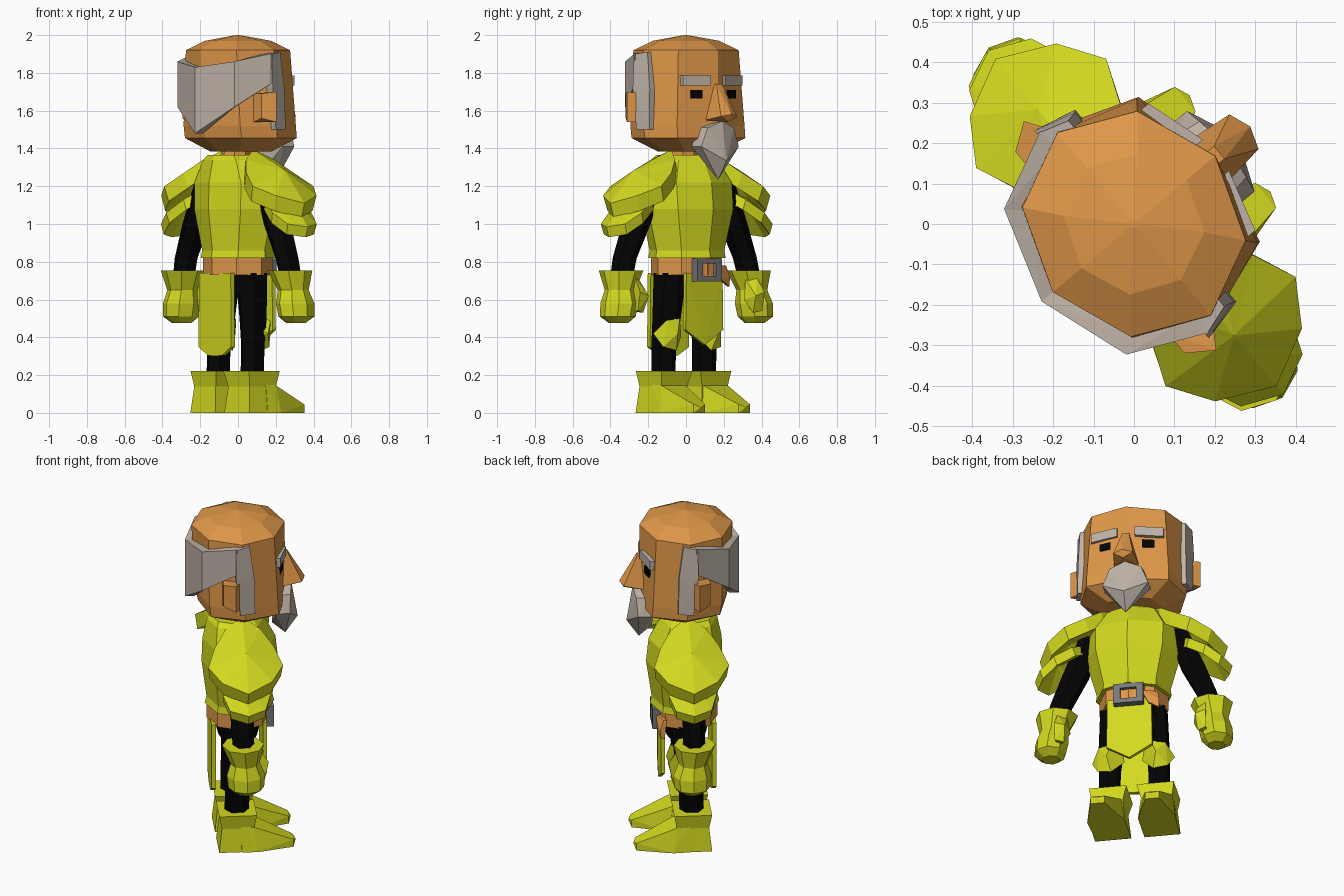
import bpy, bmesh, math
from mathutils import Matrix

if "Cube" in bpy.data.objects:
    bpy.data.objects.remove(bpy.data.objects["Cube"])

# Working frame: x = figure's forward, y = figure's left; the figure is turned 40 degrees
TURN = Matrix.Rotation(math.radians(40), 4, 'Z')


def material(name, rgb):
    m = bpy.data.materials.new(name)
    m.diffuse_color = (*rgb, 1)
    m.use_nodes = True
    m.node_tree.nodes["Principled BSDF"].inputs["Base Color"].default_value = m.diffuse_color
    return m


LIME = material("lime_armour", (0.65, 0.69, 0.014))
SKIN = material("orange_skin", (0.74, 0.31, 0.066))
HAIR = material("warm_grey_hair", (0.52, 0.45, 0.39))
BLACK = material("black_cloth", (0.001, 0.001, 0.001))
STEEL = material("grey_buckle", (0.19, 0.19, 0.20))


def finish(name, bm, mat):
    bmesh.ops.recalc_face_normals(bm, faces=bm.faces)
    bm.transform(TURN)
    me = bpy.data.meshes.new(name)
    bm.to_mesh(me)
    bm.free()
    me.materials.append(mat)
    ob = bpy.data.objects.new(name, me)
    bpy.context.collection.objects.link(ob)
    return ob


def loft(name, rings, mat, n=8, phase=0.0):
    """Stack of rings (cx, cy, z, rx, ry[, scale of odd corners]) with capped ends."""
    bm = bmesh.new()
    loops = []
    for cx, cy, z, rx, ry, *d in rings:
        vs = []
        for i in range(n):
            a = phase + 2 * math.pi * i / n
            k = d[0] if d and i % 2 else 1
            vs.append(bm.verts.new((cx + k * rx * math.cos(a), cy + k * ry * math.sin(a), z)))
        loops.append(vs)
    for a, b in zip(loops, loops[1:]):
        for i in range(n):
            j = (i + 1) % n
            bm.faces.new((a[i], a[j], b[j], b[i]))
    bm.faces.new(loops[0])
    bm.faces.new(loops[-1])
    return finish(name, bm, mat)


def hull(name, groups, mat):
    """One object made of convex blocks, each given by its corner points."""
    bm = bmesh.new()
    for pts in groups:
        part = bmesh.new()
        for p in pts:
            part.verts.new(p)
        bmesh.ops.convex_hull(part, input=part.verts)
        bmesh.ops.delete(part, geom=[v for v in part.verts if not v.link_faces], context='VERTS')
        bmesh.ops.dissolve_limit(part, angle_limit=0.02, verts=part.verts, edges=part.edges)
        tmp = bpy.data.meshes.new("tmp")
        part.to_mesh(tmp)
        part.free()
        bm.from_mesh(tmp)
        bpy.data.meshes.remove(tmp)
    return finish(name, bm, mat)


def block(x0, x1, y0, y1, z0, z1):
    return [(x, y, z) for x in (x0, x1) for y in (y0, y1) for z in (z0, z1)]


def shell(name, apex, rim, thick, s):
    """Faceted armour plate: fan around an apex, rim mirrored front to back, thickened downwards."""
    full = rim + [(-x, y, z) for x, y, z in rim[-2:0:-1]]
    fx = 0.012 if s < 0 else 0
    bm = bmesh.new()
    top = [bm.verts.new((x + fx, s * y, z)) for x, y, z in full]
    low = [bm.verts.new((x * .95 + fx, s * (y - thick * .3), z - thick)) for x, y, z in full]
    at = bm.verts.new((apex[0] + fx, s * apex[1], apex[2]))
    ab = bm.verts.new((apex[0] + fx, s * apex[1], apex[2] - thick))
    for i in range(len(full)):
        j = (i + 1) % len(full)
        bm.faces.new((top[i], top[j], at))
        bm.faces.new((low[j], low[i], ab))
        bm.faces.new((top[j], top[i], low[i], low[j]))
    finish(name, bm, LIME)


# Head: jaw, face, bald crown
loft("head", [(0.02, 0, 1.385, .16, .17), (0.02, 0, 1.455, .245, .30, 1.1), (0.012, 0, 1.52, .252, .305, 1.08),
              (0, 0, 1.92, .262, .295), (0, 0, 1.97, .17, .18), (0, 0, 2.0, .01, .01)], SKIN)
loft("neck", [(-.02, 0, 1.33, .08, .08), (-.01, 0, 1.42, .08, .08)], SKIN)

# Nose and beard
hull("nose", [[(.23, .02, 1.74), (.23, -.02, 1.74), (.275, .02, 1.74), (.275, -.02, 1.74), (.24, .07, 1.55),
               (.24, -.07, 1.55), (.355, .056, 1.57), (.355, -.056, 1.57), (.375, 0, 1.58), (.35, 0, 1.54)]], SKIN)
hull("beard", [[(x, s * y, z) for s in (-1, 1) for x, y, z in
                ((.30, 0, 1.545), (.24, 0, 1.54), (.287, .09, 1.51), (.22, .10, 1.51), (.28, .13, 1.41),
                 (.20, .13, 1.41), (.335, 0, 1.335), (.265, 0, 1.235), (.19, 0, 1.30))]], HAIR)


def face_plate(s, y0, y1, z0, z1, out):
    """Thin plate lying on one of the two slanted front faces."""
    return [(.265 - .29 * y + o, s * y, z) for y in (y0, y1) for z in (z0, z1) for o in (-.02, out)]


hull("eyebrows", [face_plate(s, .05, .205, 1.732, 1.787, .014) for s in (-1, 1)], HAIR)
hull("eyes", [face_plate(s, .09, .155, 1.665, 1.71, .006) for s in (-1, 1)], BLACK)

# Hair band round the back with sideburns
columns = [(-.298, 0, 1.83, 1.48), (-.222, .235, 1.86, 1.62), (-.03, .325, 1.905, 1.75)]
bands = []
for s in (-1, 1):
    for pair in zip(columns, columns[1:]):
        bands.append([(x * k, s * y * k, z) for x, y, zt, zb in pair for z in (zt, zb) for k in (1, .82)])
    bands.append([(x, s * (y - d), z) for x, y, z in
                  ((-.04, .325, 1.90), (.04, .30, 1.91), (-.04, .335, 1.72), (.065, .305, 1.72),
                   (-.015, .33, 1.5), (.07, .31, 1.5)) for d in (0, .07)])
hull("hair", bands, HAIR)
hull("ears", [[(x, s * y, z) for x, y, z in
               ((-.11, .26, 1.54), (0, .26, 1.54), (-.11, .325, 1.56), (-.045, .37, 1.54), (0, .30, 1.54),
                (-.11, .26, 1.69), (0, .26, 1.69), (-.11, .325, 1.69), (-.045, .37, 1.70), (0, .30, 1.69))]
              for s in (-1, 1)], SKIN)

# Torso armour, belt and hips
loft("breastplate", [(.008, 0, .82, .195, .215), (.008, 0, .86, .185, .21), (.01, 0, 1.08, .215, .27),
                     (.005, 0, 1.22, .205, .27), (-.015, 0, 1.34, .16, .19), (-.02, 0, 1.365, .14, .15)], LIME)
loft("belt", [(0, 0, .73, .178, .195), (0, 0, .83, .178, .195)], SKIN)
loft("hips", [(0, 0, .62, .11, .17), (0, 0, .74, .14, .18)], BLACK)
hull("belt_end", [[(.155, .07, .78), (.175, .07, .78), (.14, .16, .78), (.12, .16, .78),
                   (.17, .11, .70), (.15, .11, .70), (.155, .17, .67), (.135, .17, .67),
                   (.16, .17, .72)]], SKIN)
hull("buckle", [block(.15, .195, -.085, .085, z, z + .028) for z in (.695, .79)] +
     [block(.15, .195, y - .02, y + .02, .695, .818) for y in (-.065, .065)], STEEL)
hull("belt_front", [block(.14, .172, -.05, .05, .72, .80)], SKIN)

# Front and back cloth panels
hull("front_panel", [[(x + d, s * y, z) for s in (-1, 1) for d in (0, .022) for x, y, z in
                      ((.13, .125, .74), (.13, .13, .44), (.135, 0, .36))]], LIME)
hull("back_panel", [[(x - d, s * y, z) for s in (-1, 1) for d in (0, .025) for x, y, z in
                     ((-.135, .13, .74), (-.135, .135, .35), (-.135, .06, .305), (-.135, 0, .30))]], LIME)

for s, side in ((1, "left"), (-1, "right")):
    # Layered shoulder plates
    shell(side + "_shoulder_plate", (0, .37, 1.285),
          [(0, .11, 1.395), (.10, .17, 1.34), (.165, .25, 1.27), (.21, .357, 1.20), (.14, .465, 1.15),
           (0, .533, 1.11)], .08, s)
    shell(side + "_lower_shoulder_plate", (0, .43, 1.13),
          [(0, .27, 1.19), (.10, .33, 1.13), (.135, .43, 1.06), (.10, .515, 1.0), (0, .56, .985)], .055, s)

    # Arm and gauntlet
    loft(side + "_arm", [(-.005, s * .445, .70, .06, .06), (-.01, s * .415, .82, .062, .066),
                         (-.01, s * .335, 1.0, .07, .08), (-.005, s * .25, 1.22, .07, .07)], BLACK, 6)
    loft(side + "_glove", [(.005, s * .47, .475, .05, .05), (.005, s * .475, .51, .10, .09),
                           (.005, s * .465, .58, .108, .095), (0, s * .455, .65, .082, .082),
                           (-.01, s * .44, .755, .118, .12)], LIME)
    hull(side + "_thumb", [[(x, s * y, z) for x, y, z in
                            ((.05, .37, .71), (.08, .42, .72), (.06, .35, .60), (.135, .37, .62),
                             (.135, .43, .64), (.10, .38, .53), (.115, .43, .54), (.04, .42, .54))]], LIME)

    # Leg, knee plate and boot
    loft(side + "_leg", [(-.02, s * .14, .18, .068, .062), (-.015, s * .14, .38, .07, .065),
                         (-.005, s * .13, .50, .078, .075), (0, s * .11, .74, .095, .085)], BLACK, 6)
    hull(side + "_knee_plate", [[(.02, s * .06, .48), (.08, s * .11, .50), (.065, s * .19, .49),
                                 (.01, s * .235, .42), (.02, s * .05, .41), (.10, s * .14, .42),
                                 (.05, s * .20, .35), (.065, s * .12, .33)]], LIME)
    loft(side + "_boot", [(-.02, s * .14, 0, .15, .145), (-.02, s * .14, .14, .128, .125),
                          (-.02, s * .135, .222, .15, .15)], LIME, 4, math.pi / 4)
    hull(side + "_boot_toe", [[(x, s * .145 + y, z) for x, w, z in
                               ((.0, .085, .15), (.0, .10, 0), (.09, .105, 0), (.07, .085, .145))
                               for y in (-w, w)] +
                              [(.295, s * .155 + y, z) for y in (-.04, .04) for z in (0, .045)] +
                              [(.31, s * .155, .03)]], LIME)
